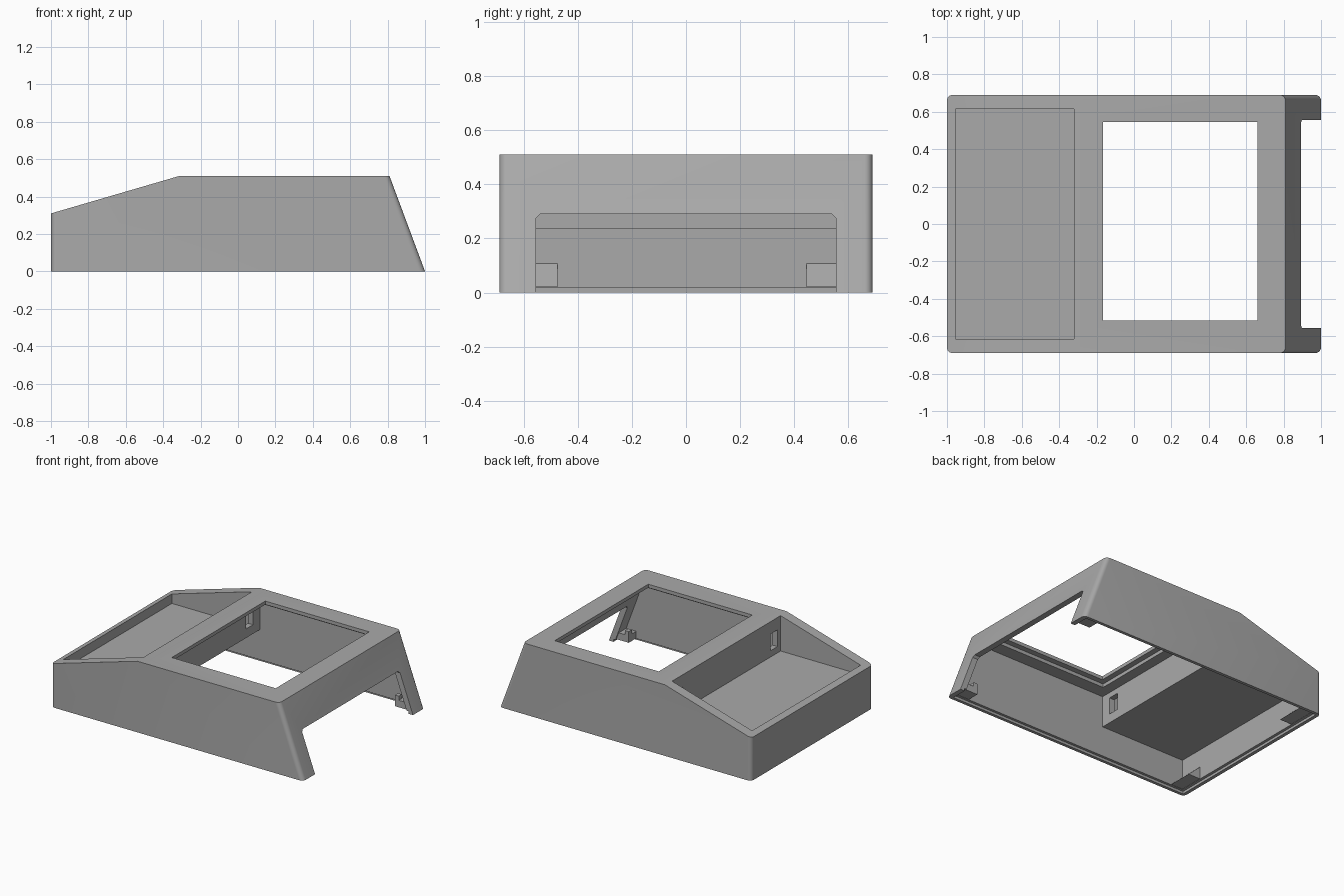
import bpy, bmesh
from mathutils import Vector

if "Cube" in bpy.data.objects:
    bpy.data.objects.remove(bpy.data.objects["Cube"])

grey = bpy.data.materials.new("plain grey plastic")
grey.use_nodes = True
COLOUR = (0.4, 0.4, 0.4, 1)
grey.diffuse_color = COLOUR
grey.node_tree.nodes["Principled BSDF"].inputs["Base Color"].default_value = COLOUR


def prism(name, profile, y0, y1, round_edges=0):
    """Extrude an (x, z) profile along y, optionally rounding its upright side edges."""
    bm = bmesh.new()
    face = bm.faces.new([bm.verts.new((x, y0, z)) for x, z in profile])
    out = bmesh.ops.extrude_face_region(bm, geom=[face])
    moved = [v for v in out["geom"] if isinstance(v, bmesh.types.BMVert)]
    bmesh.ops.translate(bm, vec=Vector((0, y1 - y0, 0)), verts=moved)
    bmesh.ops.recalc_face_normals(bm, faces=bm.faces)
    if round_edges:
        def upright(e):
            a, b = e.verts
            steep = abs(a.co.z - b.co.z) > abs(a.co.x - b.co.x)
            return steep and abs(a.co.y - b.co.y) < 0.01
        bmesh.ops.bevel(bm, geom=[e for e in bm.edges if upright(e)],
                        offset=round_edges, segments=6, profile=0.5, affect='EDGES')
    mesh = bpy.data.meshes.new(name)
    bm.to_mesh(mesh)
    bm.free()
    mesh.materials.append(grey)
    obj = bpy.data.objects.new(name, mesh)
    bpy.context.collection.objects.link(obj)
    return obj


def box(name, x0, x1, y0, y1, z0, z1):
    return prism(name, [(x0, z0), (x1, z0), (x1, z1), (x0, z1)], y0, y1)


def cut(target, cutter):
    """Subtract the cutter, then remove it."""
    cutter.hide_render = True
    mod = target.modifiers.new("cut", 'BOOLEAN')
    mod.operation, mod.solver, mod.object = 'DIFFERENCE', 'EXACT', cutter
    bpy.context.view_layer.objects.active = target
    bpy.ops.object.modifier_apply(modifier=mod.name)
    bpy.data.objects.remove(cutter)


# Outer wedge-shaped housing
shell = prism("housing_shell", [(-1, 0), (-1, 0.31), (-0.315, 0.51), (0.81, 0.51), (1, 0)],
              -0.69, 0.69, round_edges=0.03)

# Hollow interior, stepping down beneath the tray
cut(shell, prism("cavity", [(-0.955, -0.1), (-0.955, 0.235), (-0.28, 0.235), (-0.28, 0.46),
                            (0.785, 0.46), (0.993, -0.1)], -0.65, 0.65))
# Thin seating lip around the bottom edge
cut(shell, box("bottom_lip", -0.975, 0.965, -0.668, 0.668, -0.1, 0.018))
# Tray sunk into the sloping top
cut(shell, box("tray_pocket", -0.955, -0.32, -0.615, 0.615, 0.255, 0.7))
# Window with a wider recess on the underside
cut(shell, box("window", -0.165, 0.66, -0.515, 0.545, 0.4, 0.7))
cut(shell, box("window_recess", -0.205, 0.7, -0.555, 0.585, 0.4, 0.485))

# End opening with clipped upper corners, drawn in (y, z) and turned to run along x
opening = prism("end_opening", [(-0.555, -0.1), (-0.555, 0.275), (-0.54, 0.29),
                                (0.54, 0.29), (0.555, 0.275), (0.555, -0.1)], -1.2, -0.7)
for v in opening.data.vertices:
    y, x, z = v.co
    v.co = (-x, y, z)
bm = bmesh.new()
bm.from_mesh(opening.data)
bmesh.ops.recalc_face_normals(bm, faces=bm.faces)
bm.to_mesh(opening.data)
bm.free()
cut(shell, opening)

# Slots through the bulkhead between tray and window bay
for y in (-0.54, 0.53):
    cut(shell, box("bulkhead_slot", -0.4, -0.2, y - 0.04, y + 0.04, 0.3, 0.42))

bpy.ops.object.select_all(action='DESELECT')
shell.select_set(True)
bpy.context.view_layer.objects.active = shell
bpy.ops.object.shade_smooth_by_angle()

# Wedge supports in the low-end corners and small clips on the legs
for side, label in ((-1, "right"), (1, "left")):
    inner = -0.475 if side < 0 else 0.445
    y0, y1 = sorted((inner, side * 0.655))
    prism("corner_support_" + label, [(-0.96, 0.02), (-0.86, 0.02), (-0.96, 0.112)], y0, y1)
    y0, y1 = sorted((side * 0.565, side * 0.655))
    box("leg_clip_" + label, 0.85, 0.955, y0, y1, 0.02, 0.07)
    y0, y1 = sorted((side * 0.565, side * 0.6))
    box("leg_clip_tooth_" + label, 0.85, 0.88, y0, y1, 0.07, 0.1)
